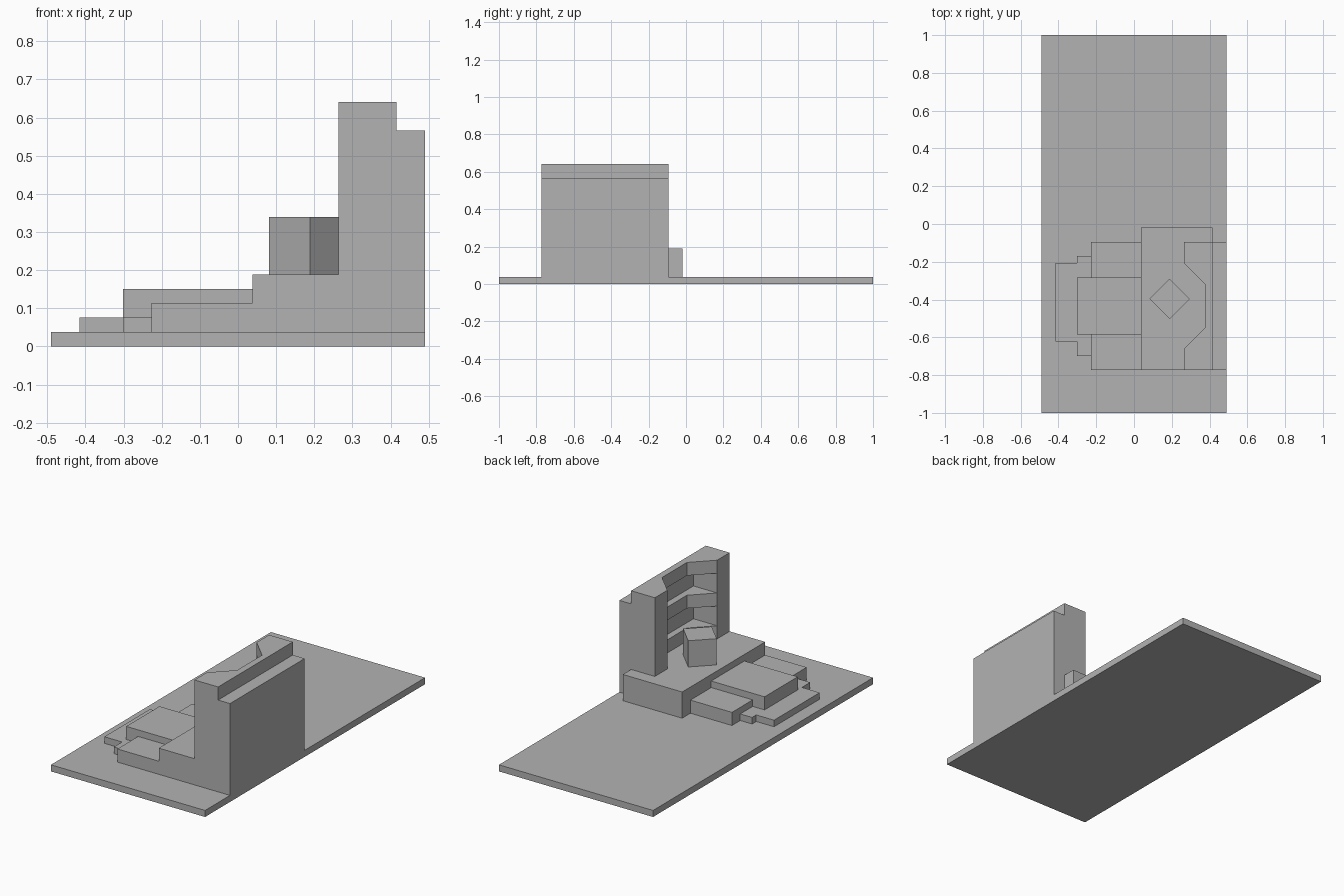
import bpy

cube = bpy.data.objects.get("Cube")
if cube:
    bpy.data.objects.remove(cube, do_unlink=True)

U = 2 / 53  # one grid module of the design

stone = bpy.data.materials.new("grey_stone")
stone.use_nodes = True
GREY = (0.45, 0.45, 0.45, 1)
stone.diffuse_color = GREY
stone.node_tree.nodes["Principled BSDF"].inputs["Base Color"].default_value = GREY


def prism(name, outline, z0, z1):
    """Extrude a counter-clockwise plan outline between two heights, in modules."""
    n = len(outline)
    verts = [(x * U, y * U, z * U) for z in (z0, z1) for x, y in outline]
    faces = [tuple(reversed(range(n))), tuple(range(n, 2 * n))]
    faces += [(i, (i + 1) % n, (i + 1) % n + n, i + n) for i in range(n)]
    mesh = bpy.data.meshes.new(name)
    mesh.from_pydata(verts, [], faces)
    mesh.materials.append(stone)
    obj = bpy.data.objects.new(name, mesh)
    bpy.context.collection.objects.link(obj)
    return obj


def box(name, x0, x1, y0, y1, z0, z1):
    return prism(name, [(x0, y0), (x1, y0), (x1, y1), (x0, y1)], z0, z1)


# Ground slab
box("base_slab", -13, 13, -26.5, 26.5, 0, 1)

# Stepped terraces leading up to the podium
box("bottom_step", -11, -8, -16.5, -5.5, 1, 2)
box("bottom_step_wings", -8, -6, -18.5, -4.5, 1, 2)
box("lower_terrace", -6, 1, -20.5, -2.5, 1, 3)
box("upper_terrace", -8, 1, -15.5, -7.5, 2, 4)
box("podium", 1, 11, -20.5, -0.5, 1, 5)

# Altar block turned by an eighth of a circle
r = 2 * 2 ** 0.5
cx, cy = 5, -10.5
prism("altar_block", [(cx - r, cy), (cx, cy - r), (cx + r, cy), (cx, cy + r)], 5, 9)

# Tall wall: back panel and two piers framing a niche
box("back_wall", 11, 13, -20.5, -2.5, 1, 15)
for side, y in (("front", -20.5), ("back", -5.5)):
    box(side + "_pier", 7, 11, y, y + 3, 5, 17)

# Angled shelves across the niche
shelf_plan = [(11, -5.5), (7, -5.5), (10, -8.5), (10, -14.5), (7, -17.5), (11, -17.5)]
for i in range(3):
    z = 5 + 5 * i
    prism(f"niche_shelf_{i + 1}", shelf_plan, z, z + 2)
